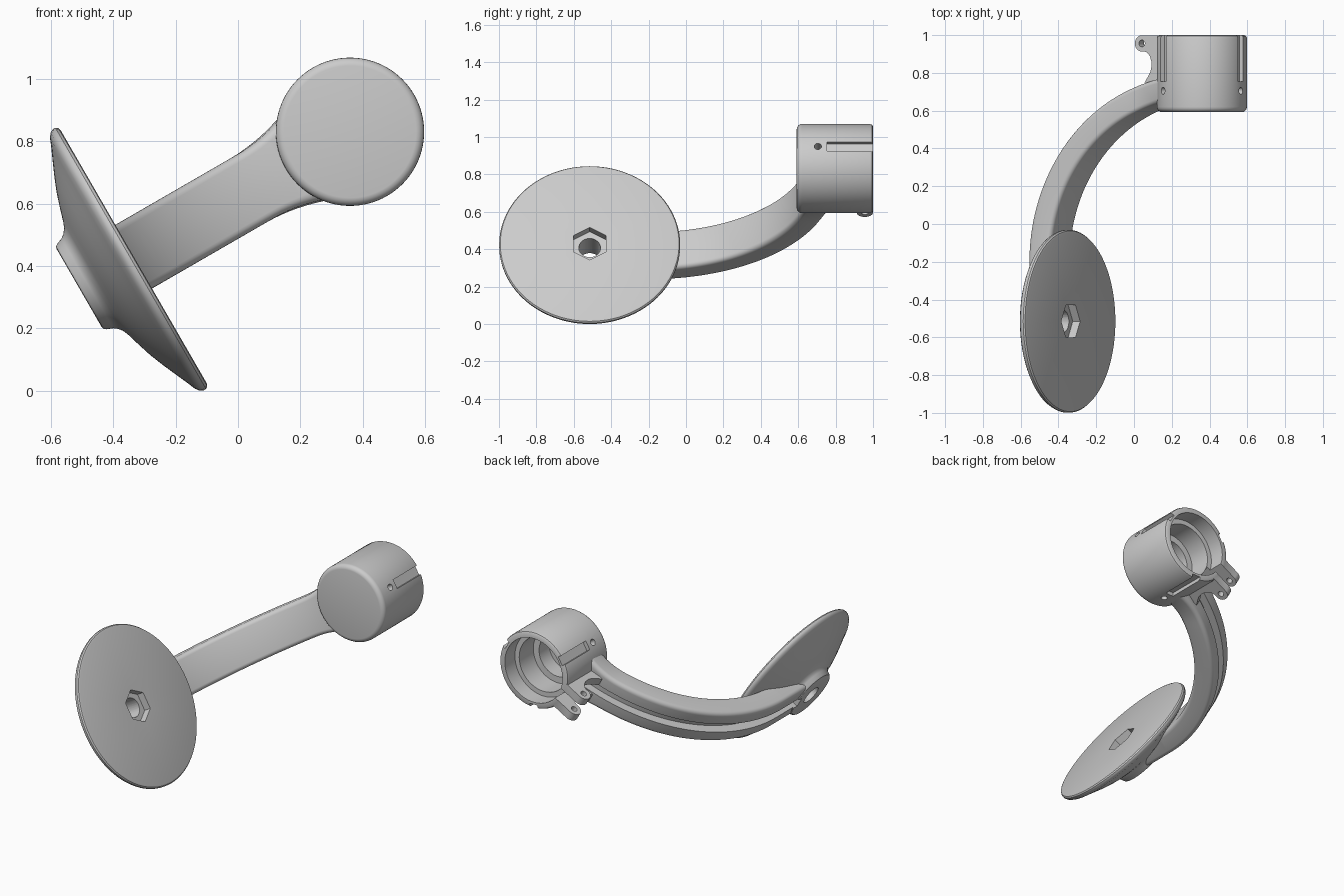
import bpy, bmesh
from math import cos, sin, pi, radians
from mathutils import Matrix, Vector

cube = bpy.data.objects.get("Cube")
if cube:
    bpy.data.objects.remove(cube)

grey = bpy.data.materials.new("light_grey")
grey.use_nodes = True
color = (0.6, 0.6, 0.6, 1)
grey.diffuse_color = color
grey.node_tree.nodes["Principled BSDF"].inputs["Base Color"].default_value = color

# Everything is laid out untilted: x across the arm bend, y depth, z arm width
LEVEL = 0.54                                # height of the arm's centre plane
HUB = Vector((0, -0.515, LEVEL))            # disc axis runs along x
CUP = Vector((0.727, 0, LEVEL))             # cup axis runs along y
BEND_X, BEND_Y = 0.715, -0.2                # centre of the arm's arc


def finish(name, bm):
    bmesh.ops.recalc_face_normals(bm, faces=bm.faces)
    mesh = bpy.data.meshes.new(name)
    bm.to_mesh(mesh)
    bm.free()
    mesh.materials.append(grey)
    obj = bpy.data.objects.new(name, mesh)
    bpy.context.scene.collection.objects.link(obj)
    return obj


def lathe(name, profile, centre, axis, side, steps=96):
    """Spin (radius, position along axis) points about an axis."""
    bm = bmesh.new()
    verts = [bm.verts.new(centre + side * r + axis * t) for r, t in profile]
    edges = [bm.edges.new(pair) for pair in zip(verts, verts[1:])]
    bmesh.ops.spin(bm, geom=verts + edges, cent=centre, axis=axis,
                   angle=2 * pi, steps=steps, use_merge=True)
    bmesh.ops.remove_doubles(bm, verts=bm.verts, dist=0.0001)
    return finish(name, bm)


X, Y, Z = Vector((1, 0, 0)), Vector((0, 1, 0)), Vector((0, 0, 1))


def rod(name, centre, axis, side, radius, start, end, steps=32):
    return lathe(name, [(0, start), (radius, start), (radius, end), (0, end)],
                 centre, axis, side, steps)


def sweep(name, section, stations, flare=lambda s: 1):
    """Carry a (bend radius, z) section down a straight run, then round the arc."""
    bm = bmesh.new()
    rings = []
    for s in stations:
        a, back = max(s, 0), min(s, 0)
        rings.append([bm.verts.new((BEND_X - r * cos(a), BEND_Y + back + r * sin(a),
                                    LEVEL + z * flare(s))) for r, z in section])
    n = len(section)
    for p, q in zip(rings, rings[1:]):
        for i in range(n):
            j = (i + 1) % n
            bm.faces.new((p[i], p[j], q[j], q[i]))
    bm.faces.new(rings[0])
    bm.faces.new(rings[-1])
    return finish(name, bm)


def block(name, low, high, turn=0):
    """Box given relative to the cup axis, turned about that axis."""
    bm = bmesh.new()
    bmesh.ops.create_cube(bm, size=1)
    low, high = Vector(low), Vector(high)
    for v in bm.verts:
        v.co = (low + high) / 2 + v.co * (high - low)
    bm.transform(Matrix.Translation(CUP) @ Matrix.Rotation(turn, 4, 'Y'))
    return finish(name, bm)


def plate(name, outline, z0, z1):
    bm = bmesh.new()
    face = bm.faces.new([bm.verts.new((x, y, z0)) for x, y in outline])
    top = bmesh.ops.extrude_face_region(bm, geom=[face])["geom"]
    for v in top:
        if isinstance(v, bmesh.types.BMVert):
            v.co.z = z1
    return finish(name, bm)


# Mounting disc with a domed back flaring into the hub
body = lathe("support_arm", [
    (0, -.075), (.468, -.075), (.478, -.078), (.484, -.086), (.484, -.096), (.478, -.107),
    (.465, -.117), (.44, -.127), (.40, -.145), (.35, -.167), (.30, -.187), (.25, -.203),
    (.21, -.215), (.19, -.223), (.175, -.235), (.166, -.247), (.158, -.268), (.152, -.275),
    (.145, -.277), (0, -.277)], HUB, X, Z)

# Curved arm with rounded edges, widening where it meets the cup
half, edge, inner, outer = 0.118, 0.025, 0.855, 0.985
section = []
for k, (r, z) in enumerate([(outer, half), (inner, half), (inner, -half), (outer, -half)]):
    cr = r - edge if r == outer else r + edge
    cz = z - edge if z > 0 else z + edge
    for i in range(6):
        a = (k + i / 5) * pi / 2
        section.append((cr + edge * cos(a), cz + edge * sin(a)))
arm = sweep("arm", section, [-.32, -.15] + [1.45 * i / 48 for i in range(49)],
            lambda s: 1 + .25 * max(0, (s - 1.18) / .2) ** 2)

# Cup barrel
cup = lathe("cup", [(0, .592), (.212, .592), (.222, .594), (.231, .601), (.237, .61),
                    (.238, .62), (.238, .985), (.234, .995), (.225, 1), (0, 1)], CUP, Y, X)

# Pair of clamp ears with a scooped underside
ear_x, ear_y, ear_r = 0.413, 0.956, 0.043
outline = [(ear_x + ear_r * cos(a), ear_y + ear_r * sin(a))
           for a in [radians(90 + 15 * i) for i in range(14)]]
outline += [(.445, .908), (.462, .888), (.471, .86), (.472, .835), (.465, .805),
            (.45, .78), (.43, .75), (.53, .75), (.53, ear_y + ear_r)]
ears = [plate("ear", outline, LEVEL + s * .04, LEVEL + s * .092) for s in (1, -1)]

# Cutters: hub bolt hole and hexagonal nut pocket, cable groove, stepped bore
ear_centre = Vector((ear_x, ear_y, LEVEL))
cutters = [
    rod("bolt_hole", HUB, X, Z, .058, -.4, .1),
    rod("nut_pocket", HUB, X, Z, .1, -.12, .0, 6),
    sweep("cable_groove", [(1.03, .034), (.935, .034), (.935, -.034), (1.03, -.034)],
          [-.2, -.1] + [1.36 * i / 40 for i in range(41)]),
    lathe("bore", [(0, .66), (.13, .66), (.13, .76), (.17, .76), (.17, .9),
                   (.2, .9), (.2, 1.1), (0, 1.1)], CUP, Y, X),
    block("clamp_gap", (-.35, .79, -.04), (-.17, 1.1, .04)),
    rod("screw_hole", ear_centre, Z, X, .018, -.2, .2),
]
# Three slots and pin holes spaced round the cup
for turn in (0, 2 * pi / 3, 4 * pi / 3):
    cutters.append(block("slot", (.214, .755, -.028), (.3, 1.1, .028), turn))
    direction = Matrix.Rotation(turn, 3, 'Y') @ X
    cutters.append(rod("pin_hole", CUP + Y * .705, direction, Y, .019, .15, .3, 20))


def combine(tool, operation):
    mod = body.modifiers.new(tool.name, 'BOOLEAN')
    mod.operation, mod.solver, mod.object = operation, 'EXACT', tool
    bpy.ops.object.modifier_apply(modifier=mod.name)
    bpy.data.objects.remove(tool)


bpy.context.view_layer.objects.active = body
body.select_set(True)
for part in [arm, cup] + ears:
    combine(part, 'UNION')
for cutter in cutters:
    combine(cutter, 'DIFFERENCE')

# Tilt the whole bracket and smooth it
body.data.transform(Matrix.Rotation(radians(-30), 4, 'Y'))
bpy.ops.object.select_all(action='DESELECT')
body.select_set(True)
bpy.ops.object.shade_smooth_by_angle(angle=radians(30))
